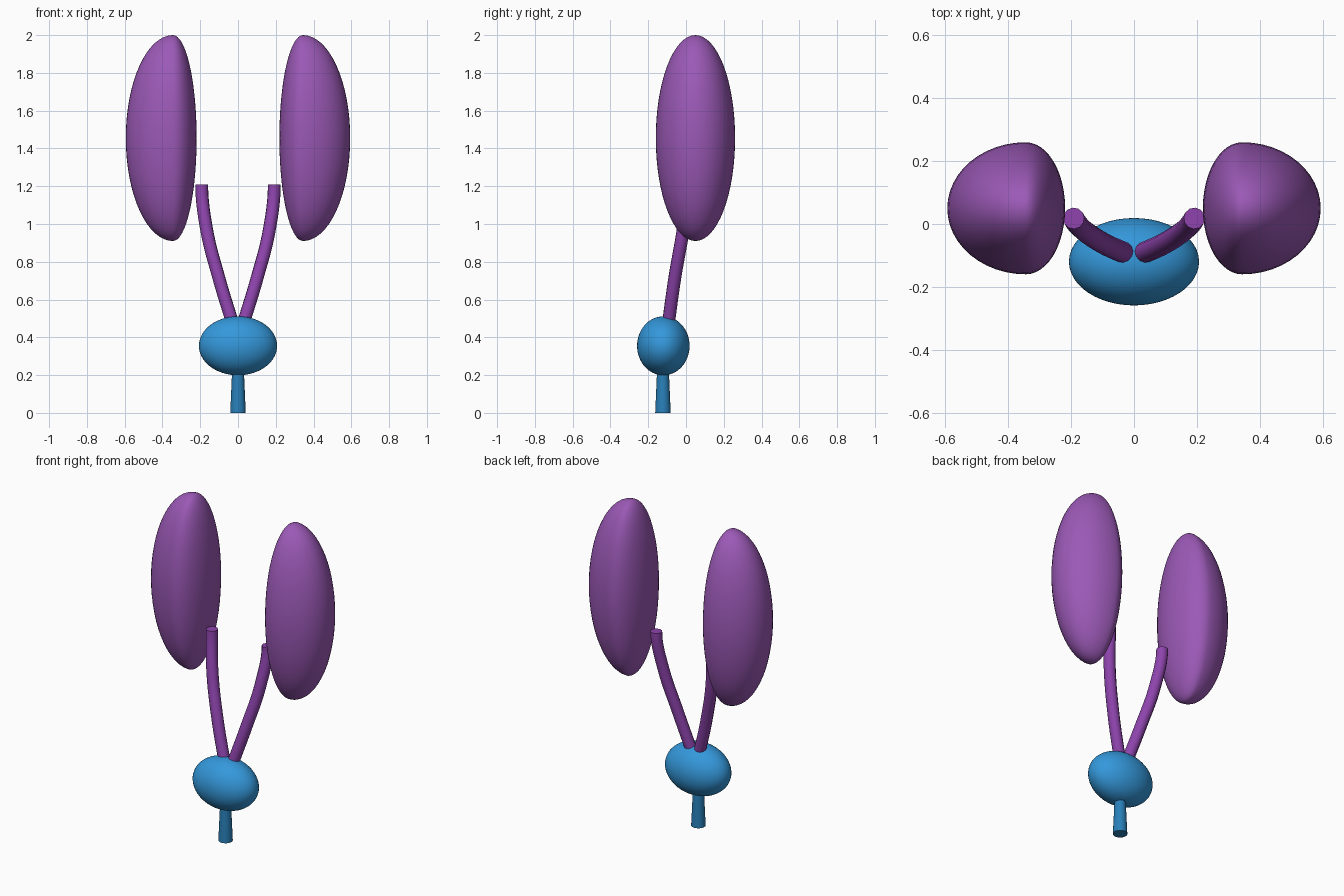
import bpy, bmesh
from mathutils import Vector

if "Cube" in bpy.data.objects:
    bpy.data.objects.remove(bpy.data.objects["Cube"])


def material(name, hex_code):
    srgb = [int(hex_code[i:i + 2], 16) / 255 for i in (0, 2, 4)]
    lin = [((c + 0.055) / 1.055) ** 2.4 for c in srgb]
    m = bpy.data.materials.new(name)
    m.diffuse_color = (*lin, 1)
    m.use_nodes = True
    m.node_tree.nodes["Principled BSDF"].inputs["Base Color"].default_value = m.diffuse_color
    return m


def finish(obj, name, mat):
    obj.name = name
    obj.data.materials.clear()
    obj.data.materials.append(mat)
    bpy.ops.object.select_all(action='DESELECT')
    obj.select_set(True)
    bpy.context.view_layer.objects.active = obj
    bpy.ops.object.shade_smooth_by_angle(angle=0.7)


def ellipsoid(name, centre, radii, mat, inner=None):
    bpy.ops.mesh.primitive_uv_sphere_add(segments=48, ring_count=32, location=centre)
    obj = bpy.context.object
    side = 1 if centre[0] > 0 else -1
    for v in obj.data.vertices:
        flat = inner is not None and v.co.x * side < 0
        v.co = Vector((v.co.x * (inner if flat else radii[0]),
                       v.co.y * radii[1], v.co.z * radii[2]))
    finish(obj, name, mat)


def tube(name, points, radius, mat):
    curve = bpy.data.curves.new(name, 'CURVE')
    curve.dimensions = '3D'
    curve.bevel_depth = radius
    curve.bevel_resolution = 4
    curve.use_fill_caps = True
    curve.resolution_u = 8
    spline = curve.splines.new('BEZIER')
    spline.bezier_points.add(len(points) - 1)
    for p, co in zip(spline.bezier_points, points):
        p.co = co
        p.handle_left_type = p.handle_right_type = 'AUTO'
    # level the upper end of the tube
    end = spline.bezier_points[-1]
    end.handle_left_type = end.handle_right_type = 'FREE'
    end.handle_left = Vector(points[-1]) - Vector((0, 0, 0.08))
    end.handle_right = Vector(points[-1]) + Vector((0, 0, 0.08))
    obj = bpy.data.objects.new(name, curve)
    bpy.context.collection.objects.link(obj)
    bpy.ops.object.select_all(action='DESELECT')
    obj.select_set(True)
    bpy.context.view_layer.objects.active = obj
    bpy.ops.object.convert(target='MESH')
    obj = bpy.context.object
    bm = bmesh.new()
    bm.from_mesh(obj.data)
    bmesh.ops.remove_doubles(bm, verts=bm.verts, dist=1e-5)
    bmesh.ops.recalc_face_normals(bm, faces=bm.faces)
    bm.to_mesh(obj.data)
    bm.free()
    finish(obj, name, mat)


kidney_mat = material("kidney_purple", "9b59b6")
ureter_mat = material("ureter_purple", "8e44ad")
bladder_mat = material("bladder_blue", "3498db")
urethra_mat = material("urethra_blue", "2980b9")

# kidneys (flattened on the inner side) and ureters
for s, label in ((-1, "left"), (1, "right")):
    ellipsoid(f"{label}_kidney", (s * 0.344, 0.05, 1.455), (0.25, 0.21, 0.545),
              kidney_mat, inner=0.125)
    tube(f"{label}_ureter",
         [(s * 0.024, -0.095, 0.46), (s * 0.10, -0.06, 0.71),
          (s * 0.166, -0.015, 0.97), (s * 0.192, 0.018, 1.21)],
         0.034, ureter_mat)

# bladder
ellipsoid("bladder", (0, -0.12, 0.355), (0.207, 0.139, 0.156), bladder_mat)

# urethra
bpy.ops.mesh.primitive_cone_add(vertices=24, radius1=0.041, radius2=0.031,
                                depth=0.23, location=(0, -0.122, 0.115))
finish(bpy.context.object, "urethra", urethra_mat)
